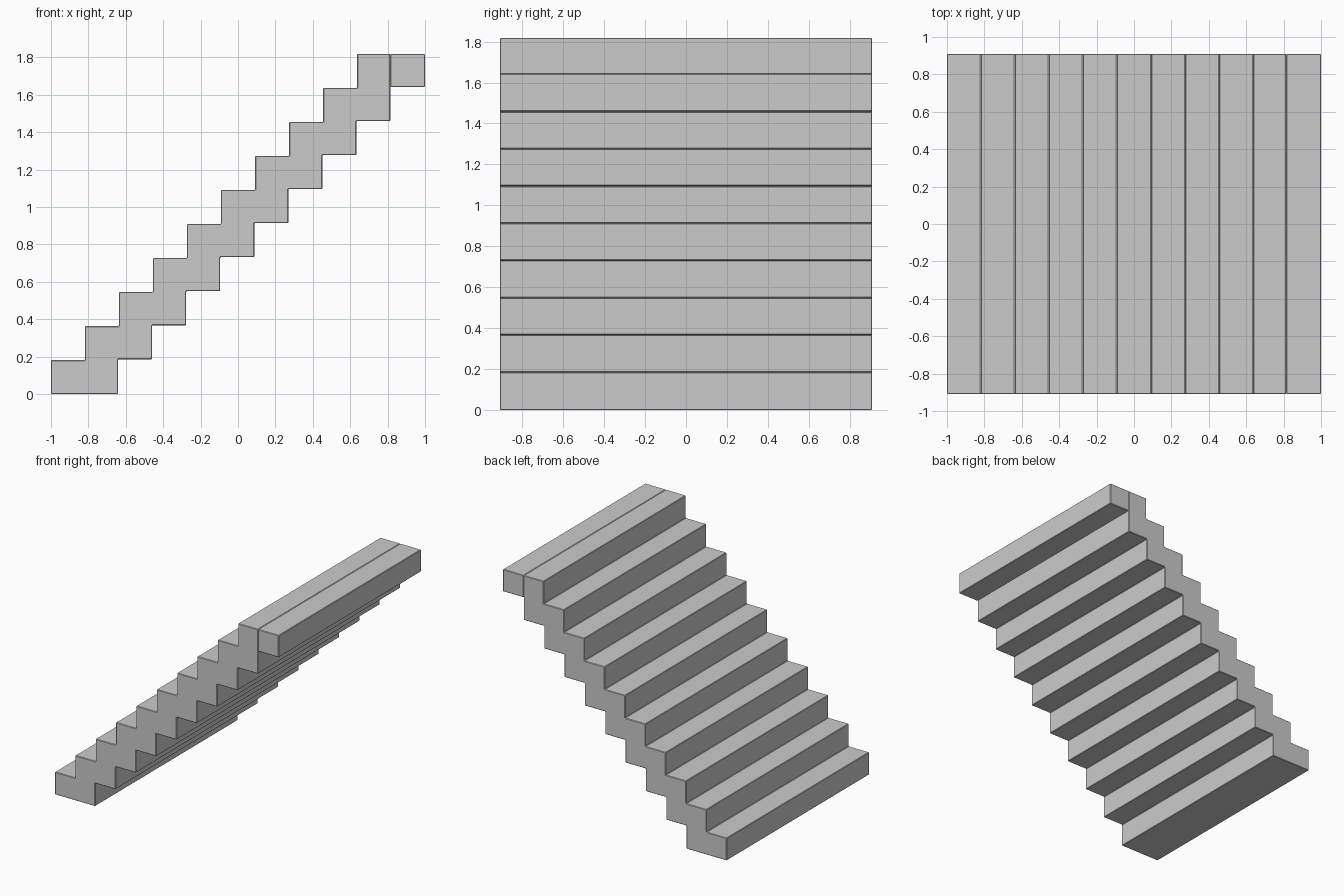
import bpy, bmesh

if "Cube" in bpy.data.objects:
    bpy.data.objects.remove(bpy.data.objects["Cube"])

S = 2 / 11      # tread depth and riser height
STEPS = 10
HALF_W = 0.909  # half of the stair width
GAP = 0.004


def prism(name, profile):
    """Extrude an XZ profile along Y and soften its edges slightly."""
    bm = bmesh.new()
    face = bm.faces.new([bm.verts.new((x, -HALF_W, z)) for x, z in profile])
    ext = bmesh.ops.extrude_face_region(bm, geom=[face])
    verts = [v for v in ext["geom"] if isinstance(v, bmesh.types.BMVert)]
    bmesh.ops.translate(bm, verts=verts, vec=(0, 2 * HALF_W, 0))
    bmesh.ops.recalc_face_normals(bm, faces=bm.faces)
    mesh = bpy.data.meshes.new(name)
    bm.to_mesh(mesh)
    bm.free()
    obj = bpy.data.objects.new(name, mesh)
    bpy.context.collection.objects.link(obj)
    bevel = obj.modifiers.new("soft_edges", "BEVEL")
    bevel.width = 0.004
    bevel.segments = 1
    return obj


# Stair flight: treads and risers going up, stepped underside coming back
outline = []
for i in range(STEPS):
    outline += [(-1 + S * i, S * i), (-1 + S * i, S * (i + 1))]
outline.append((-1 + S * STEPS - GAP, S * STEPS))
for i in range(STEPS - 1, 1, -1):
    z = S * (i - 1) + GAP
    outline += [(-1 + S * (i + 1) - GAP, z), (-1 + S * i - GAP, z)]
outline.append((-1 + 2 * S - GAP, 0))
prism("stair_flight", outline)

# Separate landing slab at the top
x0, z0, z1 = -1 + S * STEPS - 0.003, S * (STEPS - 1) + GAP, S * STEPS
prism("top_landing", [(x0, z0), (x0, z1), (1, z1), (1, z0)])
